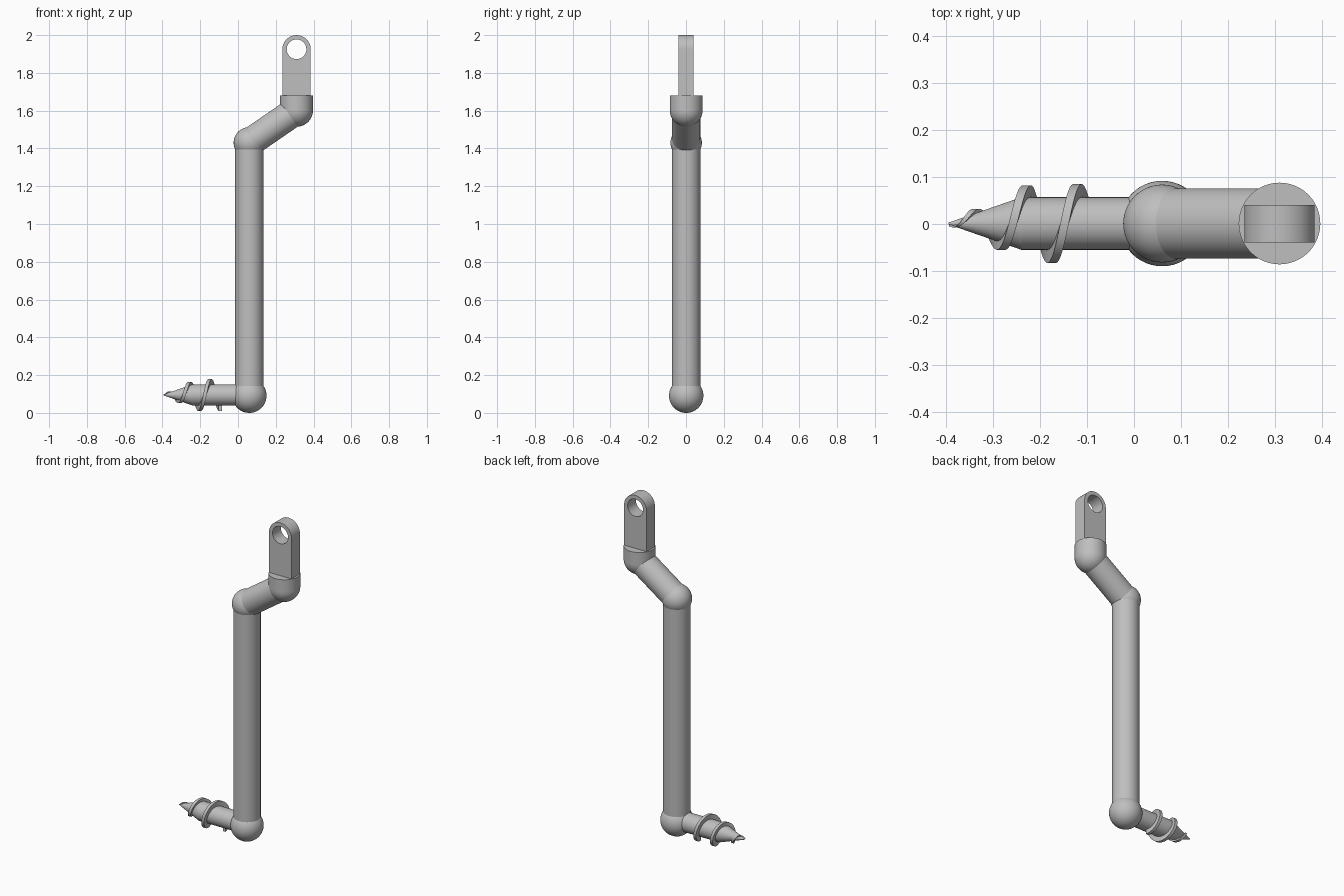
import bpy, bmesh
from math import pi, sin, cos, radians
from mathutils import Vector

cube = bpy.data.objects.get("Cube")
if cube:
    bpy.data.objects.remove(cube)

steel = bpy.data.materials.new("grey_steel")
steel.use_nodes = True
steel.diffuse_color = (0.52, 0.52, 0.52, 1)
steel.node_tree.nodes["Principled BSDF"].inputs["Base Color"].default_value = steel.diffuse_color

Y = 0.001
FOOT = Vector((0.06, Y, 0.091))
ELBOW = Vector((0.06, Y, 1.43))
CUP = Vector((0.31, Y, 1.602))


def finish(obj, name):
    obj.name = obj.data.name = name
    obj.data.materials.append(steel)
    bpy.ops.object.select_all(action='DESELECT')
    obj.select_set(True)
    bpy.context.view_layer.objects.active = obj
    bpy.ops.object.shade_smooth_by_angle(angle=radians(35))
    return obj


def from_bmesh(bm, name):
    bmesh.ops.recalc_face_normals(bm, faces=bm.faces)
    mesh = bpy.data.meshes.new(name)
    bm.to_mesh(mesh)
    bm.free()
    obj = bpy.data.objects.new(name, mesh)
    bpy.context.collection.objects.link(obj)
    return finish(obj, name)


def ball(name, centre, radius):
    bpy.ops.mesh.primitive_uv_sphere_add(segments=48, ring_count=32, radius=radius, location=centre)
    return finish(bpy.context.object, name)


def rod(name, start, end, r1, r2=None):
    axis = end - start
    bpy.ops.mesh.primitive_cone_add(vertices=48, radius1=r1, radius2=r1 if r2 is None else r2,
                                    depth=axis.length, location=(start + end) / 2)
    obj = bpy.context.object
    obj.rotation_euler = axis.to_track_quat('Z', 'Y').to_euler()
    return finish(obj, name)


# Bent shank with ball joints
ball("foot_ball", FOOT, 0.091)
rod("main_shaft", FOOT, ELBOW, 0.075)
ball("elbow_ball", ELBOW, 0.083)
rod("slanted_arm", ELBOW, CUP, 0.075)

# Round-bottomed cup under the eye
ball("cup_bottom", CUP, 0.087)
rod("cup_wall", CUP, Vector((CUP.x, Y, 1.68)), 0.087)
bm = bmesh.new()

# Cut the upper half of the cup ball away so that the cup top is flat
cup = bpy.data.objects["cup_bottom"]
bm.from_mesh(cup.data)
bmesh.ops.delete(bm, geom=[v for v in bm.verts if v.co.z > 0.001], context='VERTS')
bm.to_mesh(cup.data)
bm.free()

# Flat eye plate: rounded outline with a round hole
EYE_Z, EYE_R = 1.925, 0.075
curve = bpy.data.curves.new("eye_plate", 'CURVE')
curve.dimensions = '2D'
curve.fill_mode = 'BOTH'
curve.extrude = 0.04
arc = [(EYE_R * cos(pi * i / 32), EYE_R * sin(pi * i / 32)) for i in range(33)]
outline = arc + [(-EYE_R, 1.64 - EYE_Z), (EYE_R, 1.64 - EYE_Z)]
hole = [(0.052 * cos(pi * i / 24), 0.052 * sin(pi * i / 24)) for i in range(48)]
for points in (outline, hole):
    spline = curve.splines.new('POLY')
    spline.points.add(len(points) - 1)
    spline.use_cyclic_u = True
    for p, (x, z) in zip(spline.points, points):
        p.co = (x, z, 0, 1)
plate = bpy.data.objects.new("eye_plate", curve)
bpy.context.collection.objects.link(plate)
plate.location = (CUP.x, Y, EYE_Z)
plate.rotation_euler.x = pi / 2
bpy.ops.object.select_all(action='DESELECT')
plate.select_set(True)
bpy.context.view_layer.objects.active = plate
bpy.ops.object.convert(target='MESH')
plate = bpy.context.object
bm = bmesh.new()
bm.from_mesh(plate.data)
bmesh.ops.remove_doubles(bm, verts=bm.verts, dist=0.0001)
bmesh.ops.recalc_face_normals(bm, faces=bm.faces)
bm.to_mesh(plate.data)
bm.free()
finish(plate, "eye_plate")

# Screw shank and pointed tip
SCREW_Z, SCREW_R = 0.095, 0.056
TAPER_X, TIP_X = -0.24, -0.395
shoulder = Vector((TAPER_X, Y, SCREW_Z))
rod("screw_shank", Vector((FOOT.x, Y, SCREW_Z)), shoulder, SCREW_R)
rod("screw_tip", shoulder, Vector((TIP_X, Y, SCREW_Z)), SCREW_R, 0.002)

# Helical thread that tapers along the tip
START_X, PITCH, STEPS = -0.093, 0.11, 160
bm = bmesh.new()
previous = None
for i in range(STEPS + 1):
    x = START_X + (TIP_X + 0.004 - START_X) * i / STEPS
    turn = 2 * pi * (START_X - x) / PITCH
    core = SCREW_R * min(1, (x - TIP_X) / (TAPER_X - TIP_X))
    outer = min(0.084, 0.005 + 0.46 * (x - TIP_X))
    half = 0.009 * min(1, 0.3 + (x - TIP_X) / 0.12)
    ring = [bm.verts.new((x + dx, Y + r * sin(turn), SCREW_Z - r * cos(turn)))
            for dx, r in ((-half, core * 0.8), (-half, outer), (half, outer), (half, core * 0.8))]
    if previous:
        for k in range(4):
            n = (k + 1) % 4
            bm.faces.new((previous[k], previous[n], ring[n], ring[k]))
    else:
        bm.faces.new(ring)
    previous = ring
bm.faces.new(previous)
from_bmesh(bm, "screw_thread")
